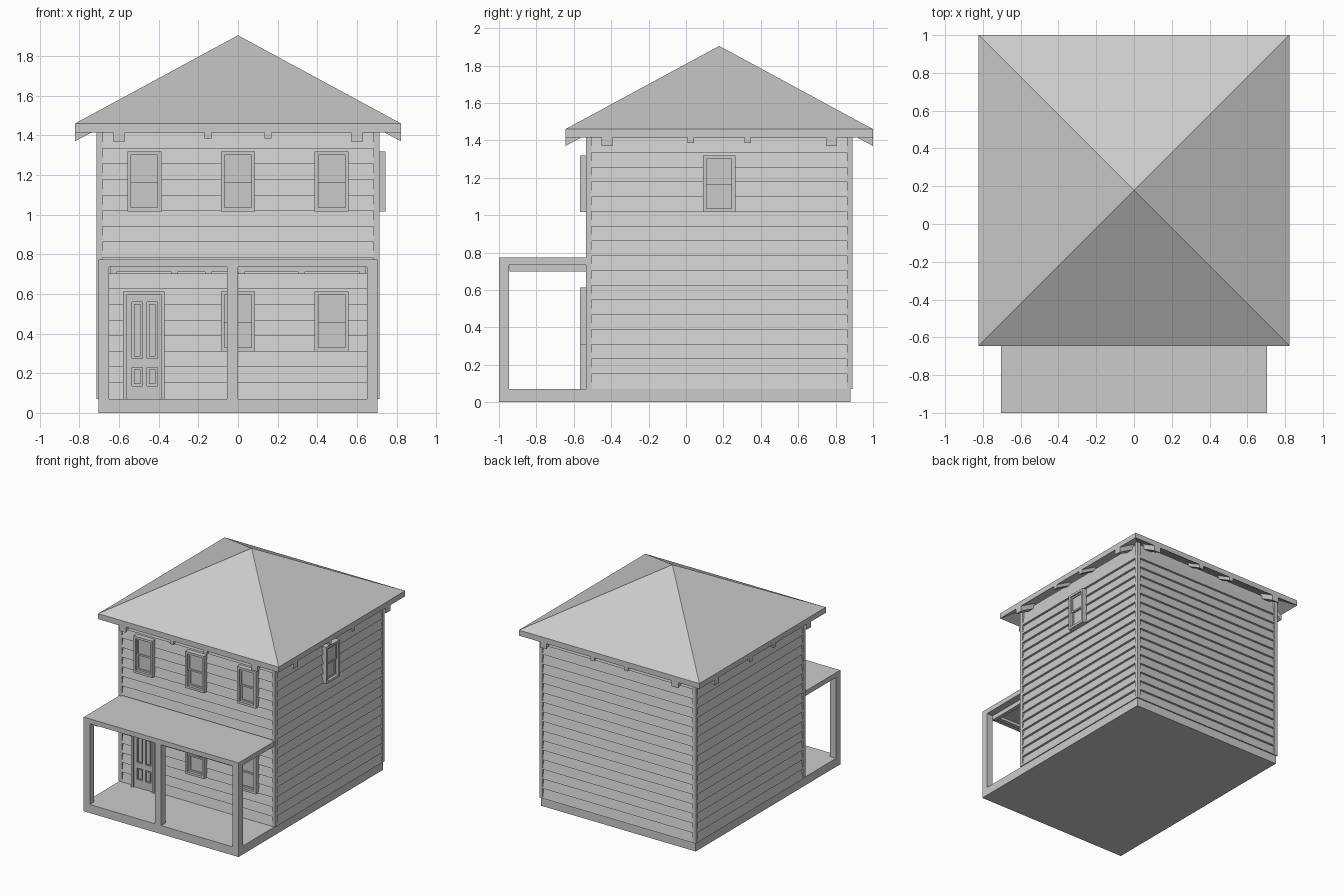
import bpy, bmesh
from math import pi
from mathutils import Matrix, Vector

if "Cube" in bpy.data.objects:
    bpy.data.objects.remove(bpy.data.objects["Cube"])

CY = 0.1775          # house centre in y
W = 0.713            # half width of the square house
R = 0.8225           # half width of the roof
SLOPE = 0.445 / R


def finish(name, bm, mat=Matrix()):
    bmesh.ops.recalc_face_normals(bm, faces=bm.faces)
    bm.transform(mat)
    me = bpy.data.meshes.new(name)
    bm.to_mesh(me)
    bm.free()
    ob = bpy.data.objects.new(name, me)
    bpy.context.collection.objects.link(ob)
    return ob


def add_box(bm, x, y, z):
    m = Matrix.LocRotScale(
        Vector((sum(x) / 2, sum(y) / 2, sum(z) / 2)), None,
        Vector((x[1] - x[0], y[1] - y[0], z[1] - z[0])))
    bmesh.ops.create_cube(bm, size=1, matrix=m)


def add_ring(bm, x, z, t, y):
    # rectangular frame of border width t
    add_box(bm, (x[0], x[0] + t), y, z)
    add_box(bm, (x[1] - t, x[1]), y, z)
    add_box(bm, (x[0] + t, x[1] - t), y, (z[0], z[0] + t))
    add_box(bm, (x[0] + t, x[1] - t), y, (z[1] - t, z[1]))


def add_prism(bm, pts, x):
    # (y, z) profile extruded along x
    a = [bm.verts.new((x[0], y, z)) for y, z in pts]
    b = [bm.verts.new((x[1], y, z)) for y, z in pts]
    bm.faces.new(a)
    bm.faces.new(b[::-1])
    for i in range(len(pts)):
        j = (i + 1) % len(pts)
        bm.faces.new((a[i], a[j], b[j], b[i]))


def side(k):
    # local front face (-y) turned to one of the four sides
    return Matrix.Translation((0, CY, 0)) @ Matrix.Rotation(k * pi / 2, 4, 'Z')


# foundation slab with porch floor
bm = bmesh.new()
add_box(bm, (-0.705, 0.705), (-1, 0.88), (0, 0.07))
finish("foundation", bm)

# clapboard profile: each board is flush at its bottom, set back at its top
levels = [0.07] + [0.152 + 0.0788 * i for i in range(16)] + [1.413]
profile = []
for lo, hi in zip(levels, levels[1:]):
    profile += [(-W, lo), (-W + 0.018, hi)]
profile += [(-W + 0.018, 1.465), (-W + 0.035, 1.465), (-W + 0.035, 0.07)]

rafters = [(-0.6, 0.03, 1.37), (0.6, 0.03, 1.37),
           (-0.152, 0.018, 1.385), (0.152, 0.018, 1.385)]
for k, label in enumerate(("front", "right", "back", "left")):
    bm = bmesh.new()
    add_prism(bm, profile, (-0.685, 0.685))
    finish(label + "_siding", bm, side(k))
    # rafter tails under the eaves
    bm = bmesh.new()
    for u, h, z in rafters:
        rise = (R - 0.68) * SLOPE
        add_prism(bm, [(-R, z), (-R, 1.417), (-0.68, 1.417 + rise),
                       (-0.68, z + rise)], (u - h, u + h))
    finish(label + "_rafter_tails", bm, side(k))

# corner boards
bm = bmesh.new()
for sx in (-1, 1):
    for sy in (-1, 1):
        add_box(bm, sorted((sx * W, sx * 0.683)),
                sorted((CY + sy * W, CY + sy * 0.683)), (0.07, 1.47))
finish("corner_boards", bm)

# hip roof shell
bm = bmesh.new()
shells = []
for z in (1.46, 1.415):
    ring = [bm.verts.new((sx * R, CY + sy * R, z))
            for sx, sy in ((-1, -1), (1, -1), (1, 1), (-1, 1))]
    tip = bm.verts.new((0, CY, z + 0.445))
    for i in range(4):
        bm.faces.new((ring[i], ring[(i + 1) % 4], tip))
    shells.append(ring)
for i in range(4):
    j = (i + 1) % 4
    bm.faces.new((shells[0][i], shells[0][j], shells[1][j], shells[1][i]))
finish("hip_roof", bm)


# sash windows
def window(name, u, z0, k):
    bm = bmesh.new()
    z1, h, mid = z0 + 0.303, 0.086, z0 + 0.153
    add_ring(bm, (u - h, u + h), (z0, z1), 0.019, (-W - 0.03, -W + 0.01))
    x = (u - h + 0.019, u + h - 0.019)
    add_ring(bm, x, (mid - 0.006, z1 - 0.019), 0.013, (-W - 0.018, -W - 0.006))
    add_ring(bm, x, (z0 + 0.019, mid + 0.006), 0.013, (-W - 0.008, -W + 0.006))
    add_box(bm, x, (-W - 0.011, -W - 0.008), (mid, z1 - 0.019))
    add_box(bm, x, (-W - 0.001, -W + 0.002), (z0 + 0.019, mid))
    finish(name, bm, side(k))


for i, u in enumerate((-0.472, 0, 0.472)):
    window("upper_window_%d" % (i + 1), u, 1.016, 0)
for i, u in enumerate((0, 0.472)):
    window("lower_window_%d" % (i + 1), u, 0.31, 0)
window("side_window", 0, 1.016, 1)

# front door: frame, slab and four moulded panels
bm = bmesh.new()
f = -W
for x in ((-0.58, -0.561), (-0.389, -0.37)):
    add_box(bm, x, (f - 0.03, f + 0.01), (0.07, 0.613))
add_box(bm, (-0.561, -0.389), (f - 0.03, f + 0.01), (0.595, 0.613))
finish("door_frame", bm, side(0))
bm = bmesh.new()
cols = ((-0.535, -0.483), (-0.459, -0.407))
for x in ((-0.561, -0.535), (-0.483, -0.459), (-0.407, -0.389)):
    add_box(bm, x, (f - 0.015, f + 0.01), (0.07, 0.595))
for c in cols:
    for z in ((0.07, 0.135), (0.23, 0.275), (0.56, 0.595)):
        add_box(bm, c, (f - 0.015, f + 0.01), z)
    for z0, z1 in ((0.135, 0.23), (0.275, 0.56)):
        add_box(bm, c, (f - 0.003, f + 0.005), (z0, z1))
        add_box(bm, (c[0] + 0.01, c[1] - 0.01), (f - 0.012, f),
                (z0 + 0.01, z1 - 0.01))
finish("front_door", bm, side(0))

# porch: posts, flat roof, joists and cross beams
for name, x in (("left", (-0.705, -0.65)), ("middle", (-0.056, 0)),
                ("right", (0.65, 0.705))):
    bm = bmesh.new()
    add_box(bm, x, (-1, -0.945), (0.07, 0.735))
    finish(name + "_porch_post", bm)
bm = bmesh.new()
add_box(bm, (-0.705, 0.705), (-1, CY - W + 0.02), (0.735, 0.775))
finish("porch_roof", bm)
bm = bmesh.new()
for u in (-0.628, -0.32, -0.15, 0.018, 0.32, 0.63):
    add_box(bm, (u - 0.016, u + 0.016), (-0.945, CY - W + 0.01), (0.7, 0.735))
finish("porch_joists", bm)
bm = bmesh.new()
for y in (-0.925, -0.615):
    add_box(bm, (-0.645, 0.645), (y - 0.016, y + 0.016), (0.712, 0.735))
finish("porch_cross_beams", bm)
